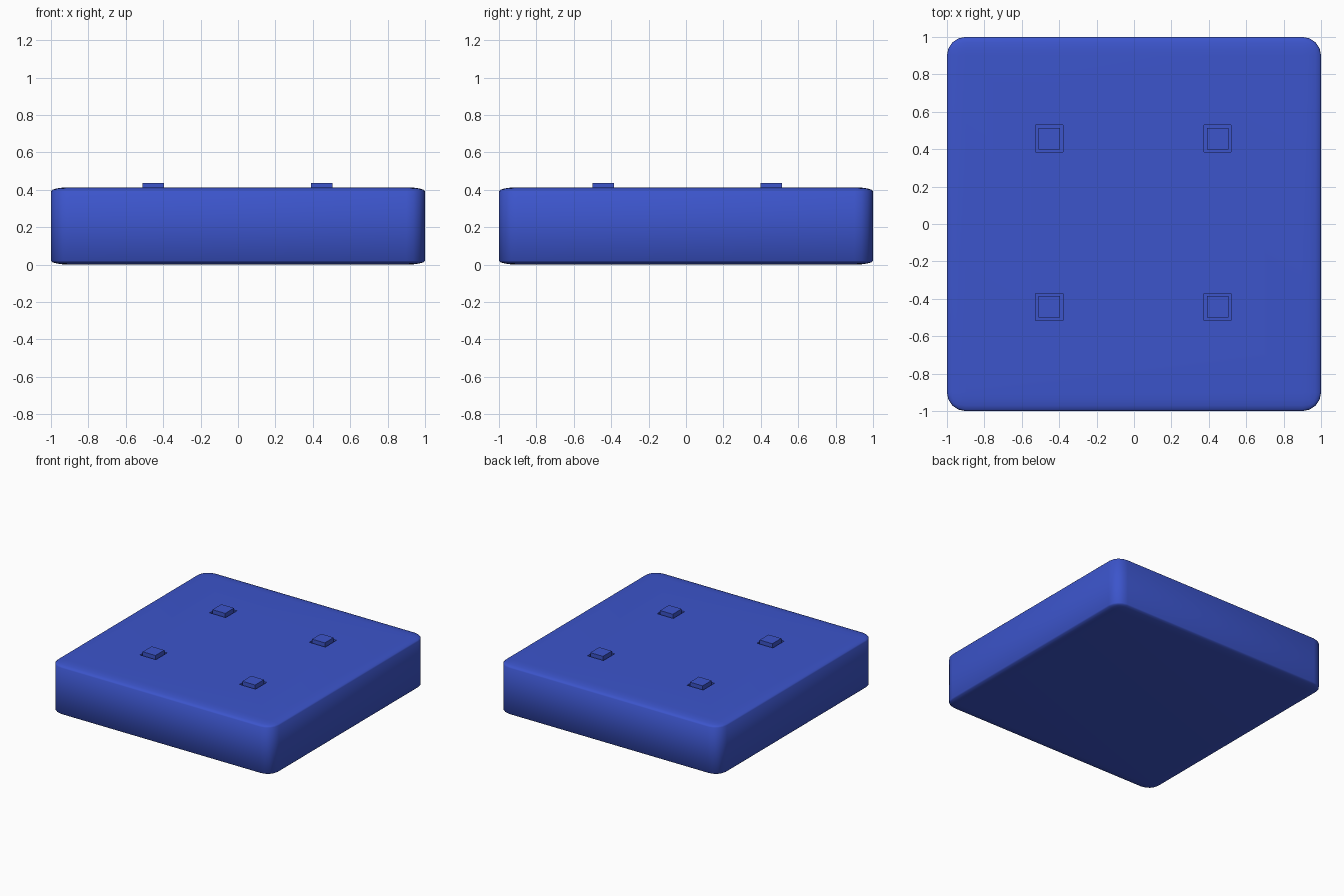
import bpy, bmesh
from mathutils import Matrix, Vector

if "Cube" in bpy.data.objects:
    bpy.data.objects.remove(bpy.data.objects["Cube"])

HEIGHT = 0.413
SPOTS = [(x, y) for x in (-0.453, 0.447) for y in (-0.443, 0.457)]

blue = bpy.data.materials.new("blue_fabric")
blue.diffuse_color = (0.045, 0.09, 0.6, 1)
blue.use_nodes = True
blue.node_tree.nodes["Principled BSDF"].inputs["Base Color"].default_value = blue.diffuse_color


def make_object(name, bm):
    mesh = bpy.data.meshes.new(name)
    bm.to_mesh(mesh)
    bm.free()
    obj = bpy.data.objects.new(name, mesh)
    bpy.context.collection.objects.link(obj)
    mesh.materials.append(blue)
    return obj


def add_box(bm, x, y, width, z0, z1):
    m = Matrix.Translation((x, y, (z0 + z1) / 2)) @ Matrix.Diagonal((width, width, z1 - z0, 1))
    bmesh.ops.create_cube(bm, size=1, matrix=m)


# Cushion: rounded cube squashed flat, so its bevel is wide and shallow
bm = bmesh.new()
bmesh.ops.create_cube(bm, size=2)
bmesh.ops.bevel(bm, geom=bm.edges[:], offset=0.1, segments=4, profile=0.5, affect='EDGES')
bmesh.ops.scale(bm, vec=Vector((1, 1, HEIGHT / 2)), verts=bm.verts)
bmesh.ops.translate(bm, vec=Vector((0, 0, HEIGHT / 2)), verts=bm.verts)
cushion = make_object("cushion", bm)
bpy.context.view_layer.objects.active = cushion
cushion.select_set(True)
bpy.ops.object.shade_smooth()

# Square sockets around the buttons
bm = bmesh.new()
for x, y in SPOTS:
    add_box(bm, x, y, 0.145, HEIGHT - 0.025, HEIGHT + 0.1)
cutter = make_object("socket_cutter", bm)
cutter.hide_render = True
cutter.hide_set(True)
cut = cushion.modifiers.new("sockets", 'BOOLEAN')
cut.operation = 'DIFFERENCE'
cut.solver = 'EXACT'
cut.object = cutter

# Square buttons standing just proud of the top
for i, (x, y) in enumerate(SPOTS):
    bm = bmesh.new()
    add_box(bm, x, y, 0.115, HEIGHT - 0.03, HEIGHT + 0.024)
    make_object(f"button_{i + 1}", bm)
